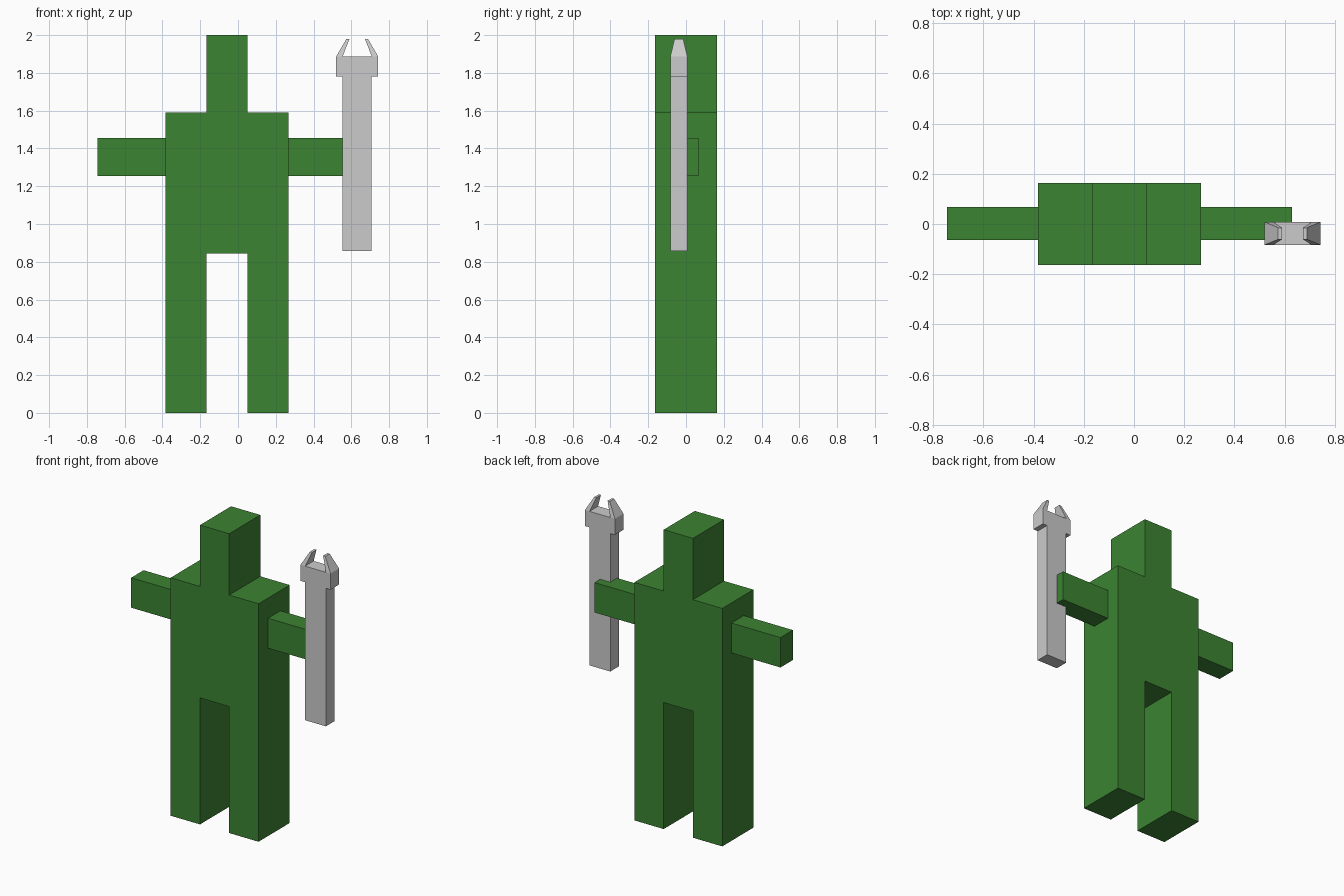
import bpy
import bmesh

if "Cube" in bpy.data.objects:
    bpy.data.objects.remove(bpy.data.objects["Cube"])


def finish(name, bm, mat=None):
    bmesh.ops.recalc_face_normals(bm, faces=bm.faces[:])
    mesh = bpy.data.meshes.new(name)
    bm.to_mesh(mesh)
    bm.free()
    if mat:
        mesh.materials.append(mat)
    obj = bpy.data.objects.new(name, mesh)
    bpy.context.collection.objects.link(obj)
    return obj


def slab(name, half, cx, y0, y1, mat=None):
    """Mirror a half outline of (offset, z) about x = cx and extrude from y0 to y1."""
    outline = [(cx + d, z) for d, z in half] + [(cx - d, z) for d, z in reversed(half)]
    bm = bmesh.new()
    face = bm.faces.new([bm.verts.new((x, y0, z)) for x, z in outline])
    ext = bmesh.ops.extrude_face_region(bm, geom=[face])
    verts = [v for v in ext["geom"] if isinstance(v, bmesh.types.BMVert)]
    bmesh.ops.translate(bm, verts=verts, vec=(0, y1 - y0, 0))
    return finish(name, bm, mat)


def frustum(name, base, tip, mat=None):
    """Box between two rectangles given as (x0, x1, y0, y1, z)."""
    bm = bmesh.new()
    rings = [[bm.verts.new(p) for p in ((x0, y0, z), (x1, y0, z), (x1, y1, z), (x0, y1, z))]
             for x0, x1, y0, y1, z in (base, tip)]
    for ring in rings:
        bm.faces.new(ring)
    for i in range(4):
        j = (i + 1) % 4
        bm.faces.new((rings[0][i], rings[0][j], rings[1][j], rings[1][i]))
    return finish(name, bm, mat)


green = bpy.data.materials.new("green")
green.diffuse_color = (0.045, 0.23, 0.032, 1)
green.use_nodes = True
green.node_tree.nodes["Principled BSDF"].inputs["Base Color"].default_value = green.diffuse_color

# Head, torso and legs as one blocky outline
BODY_X = -0.058
slab("body", [(0.108, 0.845), (0.108, 0), (0.325, 0), (0.325, 1.59), (0.108, 1.59), (0.108, 2.0)],
     BODY_X, -0.164, 0.164, green)

# Arms
for side, label in ((-1, "left_arm"), (1, "right_arm")):
    xs = sorted((BODY_X + side * 0.325, BODY_X + side * 0.687))
    frustum(label, (*xs, -0.064, 0.067, 1.255), (*xs, -0.064, 0.067, 1.455), green)

# Wrench handle with its wider head
TOOL_X, Y0, Y1 = 0.631, -0.083, 0.008
slab("wrench_handle", [(0.077, 0.858), (0.077, 1.78), (0.111, 1.78), (0.111, 1.887)],
     TOOL_X, Y0, Y1)

# Tapered wrench jaws leaning inwards
for side, label in ((-1, "left_jaw"), (1, "right_jaw")):
    base = sorted(TOOL_X + side * d for d in (0.077, 0.111))
    tip = sorted(TOOL_X + side * d for d in (0.041, 0.057))
    frustum(label, (*base, Y0, Y1, 1.887), (*tip, -0.061, -0.015, 1.98))
